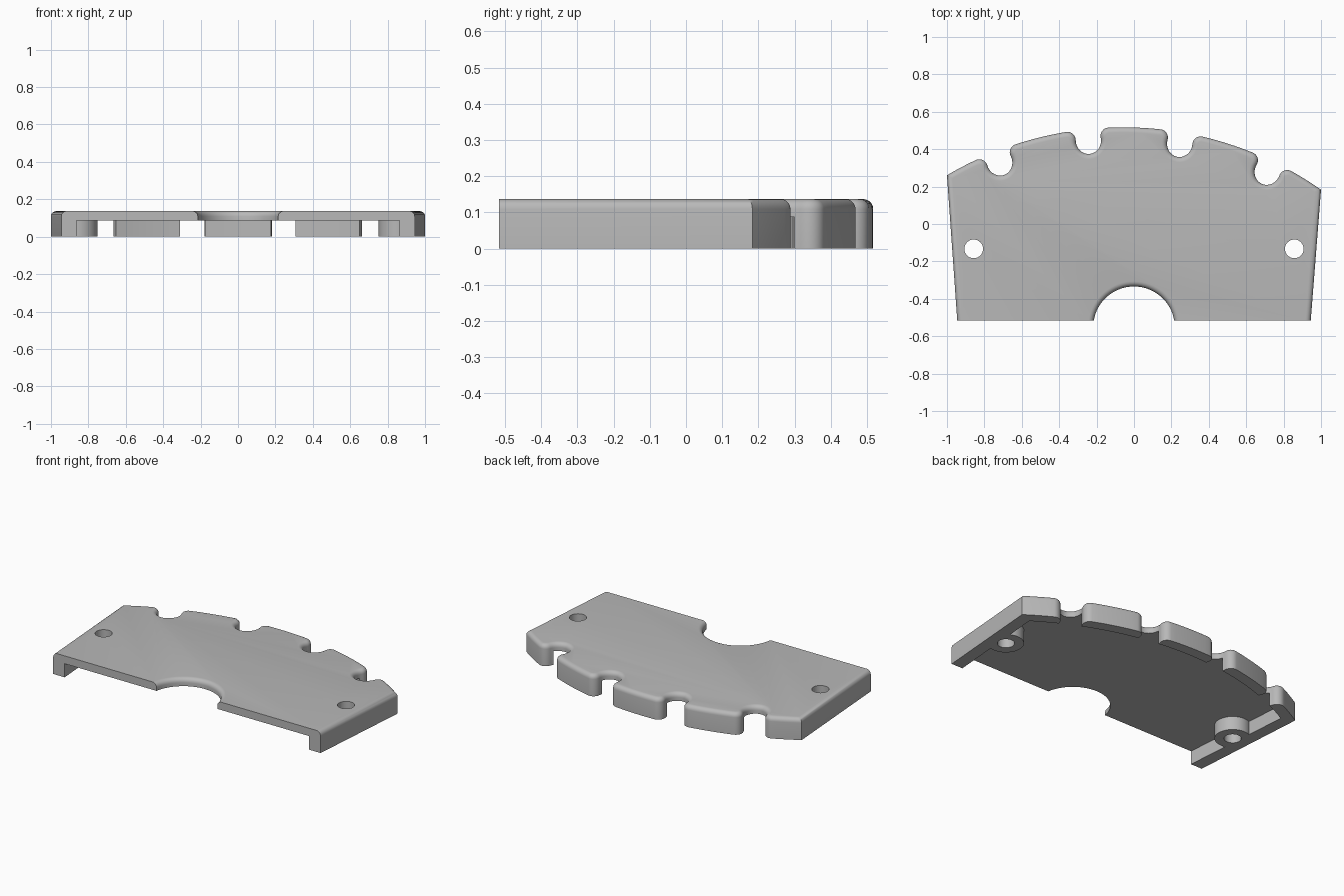
import bpy, bmesh
from math import sin, cos, atan2, radians, sqrt, asin, pi

if "Cube" in bpy.data.objects:
    bpy.data.objects.remove(bpy.data.objects["Cube"])

TOP, PLATE_Z, FRONT = 0.137, 0.087, -0.516
CX, CY, R = -0.06, -1.333, 1.85          # centre and radius of the curved back rim
WALL, SIDE_WALL, ROUND = 0.07, 0.08, 0.028

grey = bpy.data.materials.new("light_grey")
grey.use_nodes = True
grey.diffuse_color = (0.48, 0.48, 0.48, 1)
grey.node_tree.nodes["Principled BSDF"].inputs["Base Color"].default_value = (0.48, 0.48, 0.48, 1)


def arc(x, y, r, start, end, n):
    return [(x + r * cos(start + (end - start) * i / n),
             y + r * sin(start + (end - start) * i / n)) for i in range(n + 1)]


def rim(angle, offset=0.0):
    return (CX + (R + offset) * sin(angle), CY + (R + offset) * cos(angle))


def prism(name, points, z0, z1, round_top=False):
    bm = bmesh.new()
    face = bm.faces.new([bm.verts.new((x, y, z0)) for x, y in points])
    out = bmesh.ops.extrude_face_region(bm, geom=[face])
    top = [v for v in out["geom"] if isinstance(v, bmesh.types.BMVert)]
    for v in top:
        v.co.z = z1
    bmesh.ops.recalc_face_normals(bm, faces=bm.faces)
    if round_top:                        # round every top edge except the straight front
        edges = [e for e in bm.edges if all(v.co.z > z1 - 1e-5 for v in e.verts)
                 and not all(v.co.y < FRONT + 1e-4 for v in e.verts)]
        bmesh.ops.bevel(bm, geom=edges, offset=ROUND, segments=5, profile=0.5,
                        affect='EDGES', clamp_overlap=False)
    mesh = bpy.data.meshes.new(name)
    bm.to_mesh(mesh)
    bm.free()
    obj = bpy.data.objects.new(name, mesh)
    bpy.context.collection.objects.link(obj)
    mesh.materials.append(grey)
    return obj


def cut(target, cutter, keep=False):
    mod = target.modifiers.new("cut", 'BOOLEAN')
    mod.operation, mod.solver, mod.object = 'DIFFERENCE', 'EXACT', cutter
    bpy.context.view_layer.objects.active = target
    bpy.ops.object.modifier_apply(modifier=mod.name)
    bpy.data.objects.remove(cutter)


# Notch profile: round pocket with rounded lips, in (along rim, radial offset)
pocket, lip, depth = 0.07, 0.045, 0.063
lip_u = sqrt((pocket + lip) ** 2 - (depth - lip) ** 2)
tilt = atan2(depth - lip, lip_u)
notch = arc(-lip_u, -lip, lip, pi / 2, -tilt, 8)
notch += arc(0, -depth, pocket, pi - tilt, 2 * pi + tilt, 20)[1:-1]
notch += arc(lip_u, -lip, lip, pi + tilt, pi / 2, 8)

# Outline: front edge with centre arc, slanted sides, notched rim
scoop_x, scoop_r = 0.215, 0.218
scoop = asin(scoop_x / scoop_r)
scoop_y = FRONT - scoop_r * cos(scoop)
outline = [(0.945, FRONT)]
outline += arc(0, scoop_y, scoop_r, pi / 2 - scoop, pi / 2 + scoop, 32)
outline += [(-0.945, FRONT)]
left, right = asin((-1 - CX) / R), asin((1 - CX) / R)
marks = [radians(a) for a in (-21.6, -5.9, 9.8, 25.6)]
start = left
for mark in marks + [None]:
    end = right if mark is None else mark - lip_u / R
    outline += [rim(start + (end - start) * i / 8) for i in range(9 if mark is None else 8)]
    if mark is not None:
        outline += [rim(mark + u / R, v) for u, v in notch[:-1]]
        start = mark + lip_u / R

cover = prism("cover_plate", outline, 0, TOP, round_top=True)

# Underside cavity, leaving side walls, rim walls and screw bosses
inner = 1.0 - SIDE_WALL
a0, a1 = asin((-inner - CX) / (R - WALL)), asin((inner - CX) / (R - WALL))
hollow = [(0.86, FRONT - 0.05), (-0.86, FRONT - 0.05)]
hollow += [rim(a0 + (a1 - a0) * i / 40, -WALL) for i in range(41)]
cavity = prism("cavity_cutter", hollow, -0.1, PLATE_Z)
for side in (-1, 1):
    boss = arc(side * 0.857, -0.133, 0.105, 0, 2 * pi, 40)[:-1]
    cut(cavity, prism("boss_cutter", boss, -0.2, 0.2))
cut(cover, cavity)

# Screw holes
for side in (-1, 1):
    hole = arc(side * 0.857, -0.133, 0.05, 0, 2 * pi, 32)[:-1]
    cut(cover, prism("hole_cutter", hole, -0.2, 0.3))

bpy.ops.object.select_all(action='DESELECT')
cover.select_set(True)
bpy.context.view_layer.objects.active = cover
bpy.ops.object.shade_smooth_by_angle(angle=radians(30))
